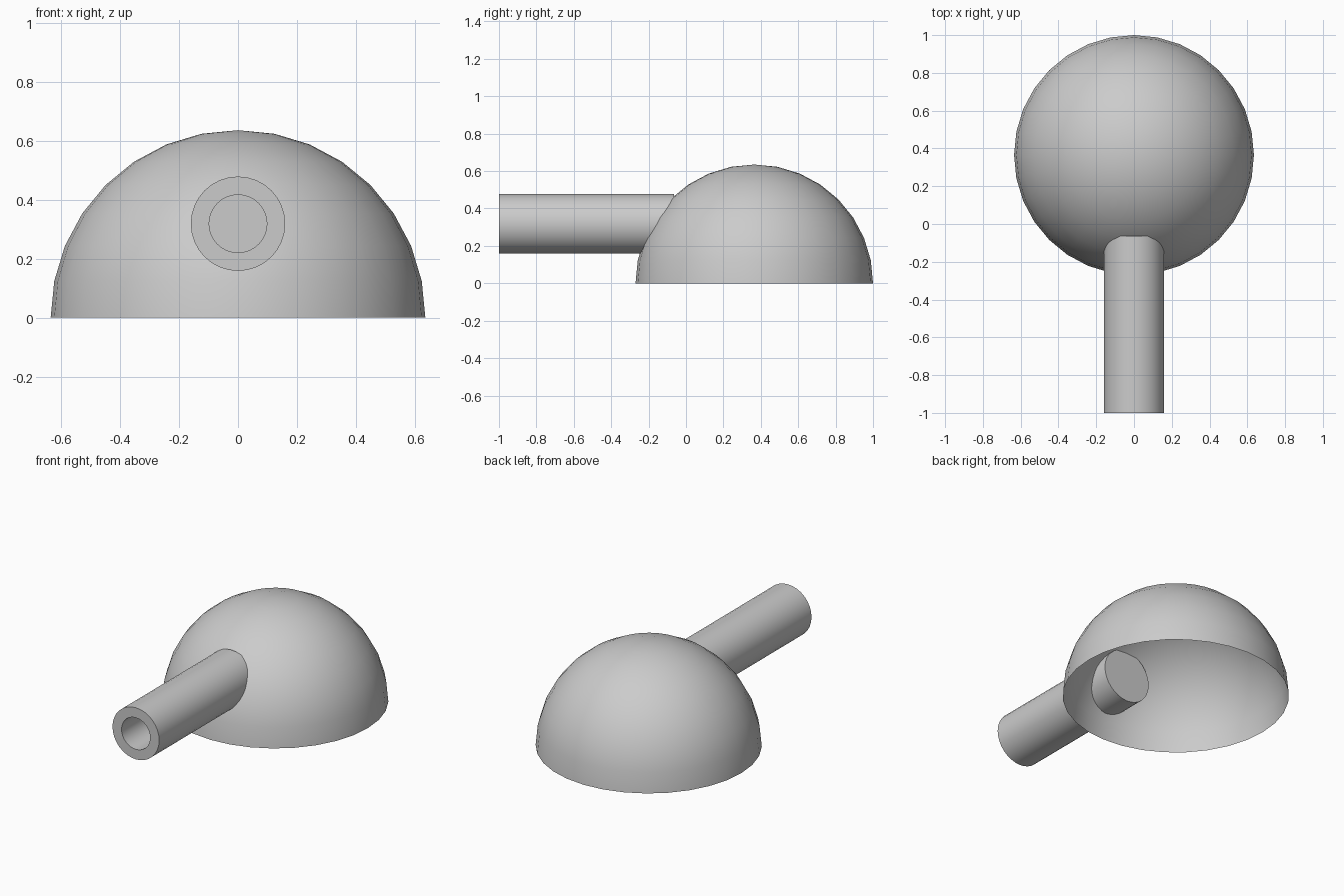
import bpy, bmesh, math
from mathutils import Matrix

if "Cube" in bpy.data.objects:
    bpy.data.objects.remove(bpy.data.objects["Cube"])

R, CY = 0.635, 0.365          # dome radius and centre
SEG = 32


def finish(bm, name):
    mesh = bpy.data.meshes.new(name)
    bm.to_mesh(mesh)
    bm.free()
    ob = bpy.data.objects.new(name, mesh)
    bpy.context.collection.objects.link(ob)
    bpy.ops.object.select_all(action='DESELECT')
    ob.select_set(True)
    bpy.context.view_layer.objects.active = ob
    bpy.ops.object.shade_smooth_by_angle(angle=math.radians(35))
    return ob


# Dome: upper half of a sphere, open underneath
bm = bmesh.new()
bmesh.ops.create_uvsphere(bm, u_segments=SEG, v_segments=16, radius=R)
bmesh.ops.delete(bm, geom=[v for v in bm.verts if v.co.z < -1e-4], context='VERTS')
bmesh.ops.translate(bm, verts=bm.verts, vec=(0, CY, 0))
finish(bm, "dome")

# Barrel: closed at the inner end, with a blind bore at the front
bm = bmesh.new()
profile = [(0.16, -0.063), (0.16, -1.0), (0.098, -1.0), (0.098, -0.5)]
rings = []
for r, y in profile:
    rings.append([bm.verts.new((r * math.sin(2 * math.pi * i / SEG), y,
                                0.318 + r * math.cos(2 * math.pi * i / SEG)))
                  for i in range(SEG)])
for a, b in zip(rings, rings[1:]):
    for i in range(SEG):
        j = (i + 1) % SEG
        bm.faces.new((a[i], a[j], b[j], b[i]))
bm.faces.new(rings[0])
bm.faces.new(rings[-1])
bmesh.ops.recalc_face_normals(bm, faces=bm.faces)
finish(bm, "barrel")
